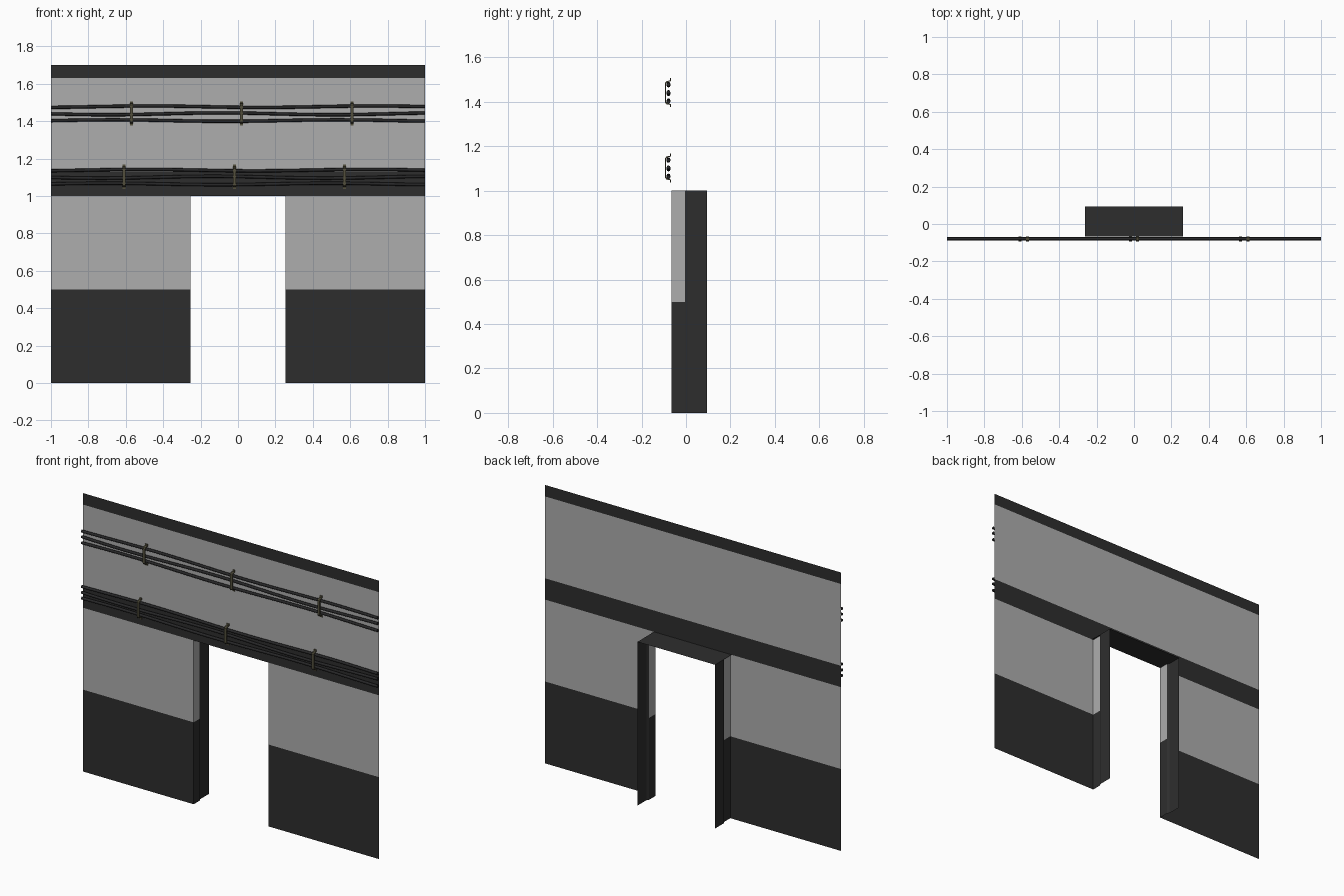
import bpy, bmesh, math

if "Cube" in bpy.data.objects:
    bpy.data.objects.remove(bpy.data.objects["Cube"])

WALL_Y, BACK_Y = -0.066, 0.094
DOOR, FRAME, DOOR_TOP = 0.253, 0.262, 1.0


def material(name, rgb):
    m = bpy.data.materials.new(name)
    m.diffuse_color = (*rgb, 1)
    m.use_nodes = True
    m.node_tree.nodes["Principled BSDF"].inputs["Base Color"].default_value = m.diffuse_color
    return m


GREY = material("light grey paint", (0.42, 0.42, 0.42))
DARK = material("charcoal paint", (0.027, 0.027, 0.027))
RUBBER = material("black rubber", (0.02, 0.02, 0.021))
BRASS = material("dull olive metal", (0.085, 0.078, 0.045))


def finish(name, bm, mats, smooth=False):
    me = bpy.data.meshes.new(name)
    bm.to_mesh(me)
    bm.free()
    for m in mats:
        me.materials.append(m)
    for p in me.polygons:
        p.use_smooth = smooth
    ob = bpy.data.objects.new(name, me)
    bpy.context.collection.objects.link(ob)
    return ob


def quad(bm, pts, mat=0):
    f = bm.faces.new([bm.verts.new(p) for p in pts])
    f.material_index = mat


def wall_rect(bm, x0, x1, z0, z1, mat):
    quad(bm, [(x0, WALL_Y, z0), (x1, WALL_Y, z0), (x1, WALL_Y, z1), (x0, WALL_Y, z1)], mat)


# Wall sheet: painted bands beside and above the doorway
bm = bmesh.new()
for x0, x1 in ((-1, -DOOR), (DOOR, 1)):
    wall_rect(bm, x0, x1, 0, 0.5, 1)
    wall_rect(bm, x0, x1, 0.5, DOOR_TOP, 0)
for z0, z1, mat in ((DOOR_TOP, 1.13, 1), (1.13, 1.63, 0), (1.63, 1.7, 1)):
    wall_rect(bm, -1, 1, z0, z1, mat)
bmesh.ops.remove_doubles(bm, verts=bm.verts, dist=1e-5)
finish("wall", bm, [GREY, DARK])

# Door jambs: wall return, small bevelled step, then the dark frame
for side, label in ((-1, "left"), (1, "right")):
    bm = bmesh.new()
    profile = [(DOOR, WALL_Y), (DOOR, -0.005), (FRAME, 0.009), (FRAME, BACK_Y)]
    for i, ((xa, ya), (xb, yb)) in enumerate(zip(profile, profile[1:])):
        for z0, z1 in ((0, 0.5), (0.5, DOOR_TOP)):
            pts = [(side * xa, ya, z0), (side * xb, yb, z0),
                   (side * xb, yb, z1), (side * xa, ya, z1)]
            if side < 0:
                pts.reverse()
            quad(bm, pts[::-1], 0 if i == 0 and z0 > 0 else 1)
    for f in bm.faces:
        f.normal_update()
        if f.normal.x * side > 0:
            f.normal_flip()
    finish(label + "_door_jamb", bm, [GREY, DARK])

# Door lintel underside
bm = bmesh.new()
quad(bm, [(-FRAME, BACK_Y, DOOR_TOP), (FRAME, BACK_Y, DOOR_TOP),
          (FRAME, WALL_Y, DOOR_TOP), (-FRAME, WALL_Y, DOOR_TOP)])
finish("door_lintel", bm, [DARK])


def cable(name, z, shift, phase, amp, radius=0.0085, sides=8, steps=40):
    """Round cable along x that waves slightly between its clips."""
    bm = bmesh.new()
    rings = []
    for i in range(steps + 1):
        x = -1 + 2 * i / steps
        cz = z + amp * math.cos(2 * math.pi * (x - shift) / 0.6 * 0.5 + phase)
        rings.append([bm.verts.new((x, -0.079 + radius * math.cos(a), cz + radius * math.sin(a)))
                      for a in (2 * math.pi * k / sides for k in range(sides))])
    for a, b in zip(rings, rings[1:]):
        for k in range(sides):
            n = (k + 1) % sides
            bm.faces.new((a[k], a[n], b[n], b[k]))
    bm.faces.new(rings[0])
    bm.faces.new(rings[-1])
    bmesh.ops.recalc_face_normals(bm, faces=bm.faces)
    ob = finish(name, bm, [RUBBER], True)
    for p in ob.data.polygons:
        if len(p.vertices) > 4:
            p.use_smooth = False


def clip(name, x, z, w=0.008):
    """Bent strap: feet on the wall, raised over the cables."""
    outer = [(-0.067, -0.065), (-0.072, -0.065), (-0.072, -0.055), (-0.088, -0.052), (-0.094, -0.045)]
    inner = [(-0.067, -0.052), (-0.083, -0.048), (-0.089, -0.042)]
    half = outer + [(y, -s) for y, s in reversed(outer)]
    loop = half + [(y, -s) for y, s in inner] + list(reversed(inner))
    bm = bmesh.new()
    face = bm.faces.new([bm.verts.new((x - w, y, z + s)) for y, s in loop])
    ext = bmesh.ops.extrude_face_region(bm, geom=[face])
    bmesh.ops.translate(bm, vec=(2 * w, 0, 0),
                        verts=[v for v in ext["geom"] if isinstance(v, bmesh.types.BMVert)])
    bmesh.ops.recalc_face_normals(bm, faces=bm.faces)
    finish(name, bm, [BRASS])


# Two cable runs, each with three cables and three clips
for run, z, shift in (("upper", 1.441, 0.02), ("lower", 1.102, -0.02)):
    for i, (dz, phase, amp) in enumerate(((0.036, 2.6, 0.004), (-0.002, 0.6, 0.005), (-0.038, 3.6, 0.004))):
        cable(f"{run}_cable_{i + 1}", z + dz, shift, phase, amp)
    for i in range(3):
        clip(f"{run}_clip_{i + 1}", shift + (i - 1) * 0.59, z, 0.008)
